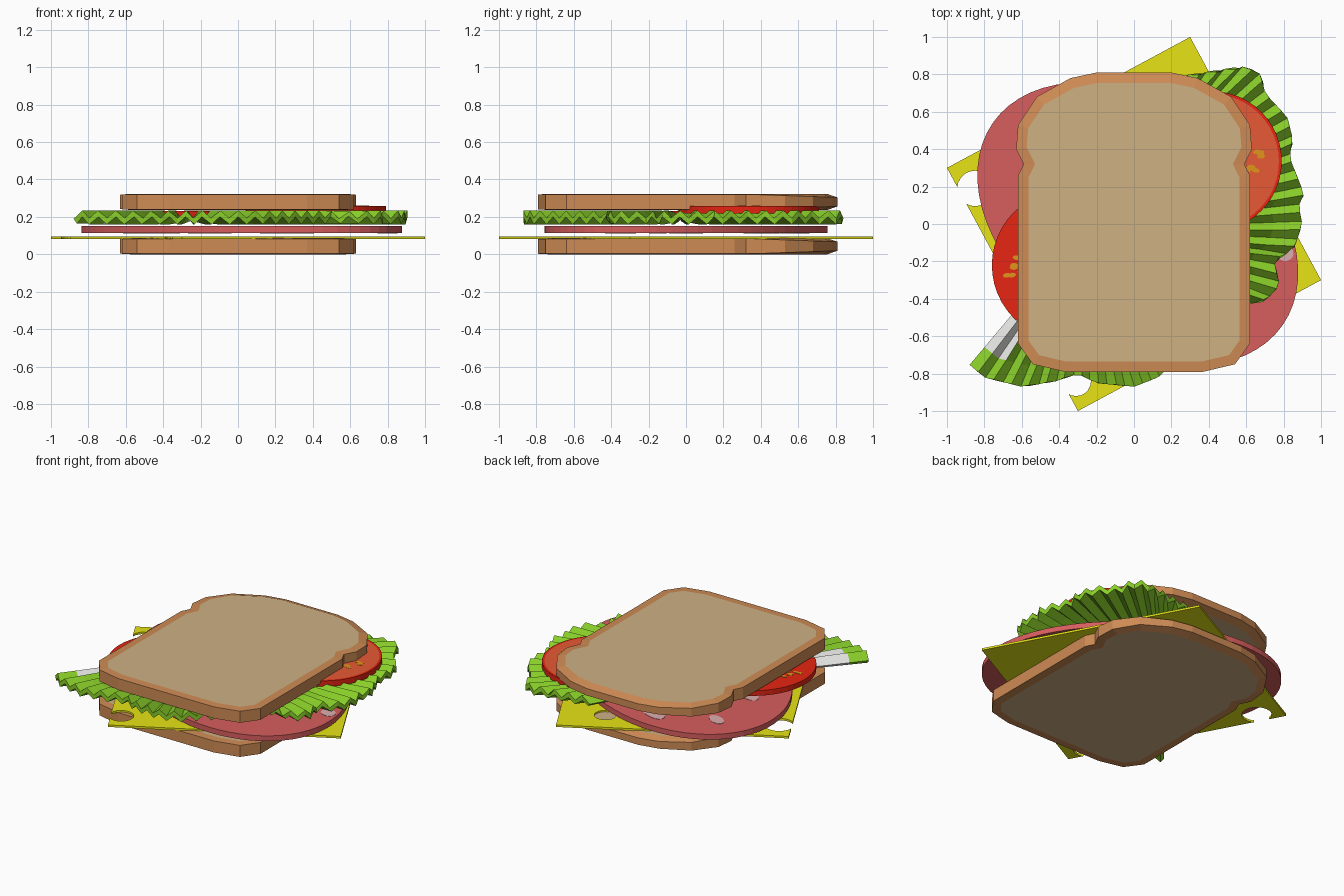
import bpy, bmesh, math, random
from mathutils import Vector

if "Cube" in bpy.data.objects:
    bpy.data.objects.remove(bpy.data.objects["Cube"])

random.seed(4)


def material(name, rgb):
    m = bpy.data.materials.new(name)
    m.diffuse_color = (*rgb, 1)
    m.use_nodes = True
    m.node_tree.nodes["Principled BSDF"].inputs["Base Color"].default_value = m.diffuse_color
    return m


CRUST = material("crust brown", (0.62, 0.26, 0.09))
CRUMB = material("crumb tan", (0.62, 0.44, 0.23))
CHEESE = material("cheese yellow", (0.80, 0.78, 0.008))
HAM = material("ham pink", (0.68, 0.11, 0.11))
FAT = material("pale fat", (0.72, 0.42, 0.42))
GREEN = material("lettuce green", (0.25, 0.62, 0.022))
STEM = material("stem white", (0.80, 0.80, 0.78))
RED = material("tomato red", (0.80, 0.018, 0.006))
FLESH = material("tomato flesh", (0.80, 0.10, 0.035))
SEED = material("seed orange", (0.75, 0.30, 0.01))


def finish(bm, name, mats):
    bmesh.ops.recalc_face_normals(bm, faces=bm.faces)
    me = bpy.data.meshes.new(name)
    bm.to_mesh(me)
    bm.free()
    for m in mats:
        me.materials.append(m)
    ob = bpy.data.objects.new(name, me)
    bpy.context.collection.objects.link(ob)
    return ob


def ellipse(cx, cy, a, b, rot=0, n=48):
    out = []
    for i in range(n):
        t = 2 * math.pi * i / n
        x, y = a * math.cos(t), b * math.sin(t)
        out.append((cx + x * math.cos(rot) - y * math.sin(rot),
                    cy + x * math.sin(rot) + y * math.cos(rot)))
    return out


def prism(bm, pts, z0, z1):
    """Closed slab from an outline; returns its two flat caps."""
    lo = [bm.verts.new((x, y, z0)) for x, y in pts]
    hi = [bm.verts.new((x, y, z1)) for x, y in pts]
    for i in range(len(pts)):
        j = (i + 1) % len(pts)
        bm.faces.new((lo[i], lo[j], hi[j], hi[i]))
    return [bm.faces.new(lo[::-1]), bm.faces.new(hi)]


def slab(name, pts, z0, z1, mats, inset=0):
    bm = bmesh.new()
    caps = prism(bm, pts, z0, z1)
    if inset:
        bm.normal_update()
        bmesh.ops.inset_region(bm, faces=caps, thickness=inset, use_even_offset=True)
        for f in caps:
            f.material_index = 1
    return finish(bm, name, mats)


def plates(name, outlines, levels, mat):
    """Thin painted spots on one or more surfaces."""
    bm = bmesh.new()
    for z in levels:
        for o in outlines:
            prism(bm, o, z - 0.002, z + 0.002)
    return finish(bm, name, [mat])


# Bread slices: mirrored loaf profile, crumb inset in the crust
half = [(0.37, -0.79), (0.54, -0.75), (0.62, -0.64), (0.62, 0.26), (0.59, 0.32),
        (0.63, 0.40), (0.62, 0.53), (0.52, 0.68), (0.34, 0.78), (0.20, 0.81)]
loaf = half + [(-x, y) for x, y in reversed(half)]
for name, z in (("bottom_bread", 0.0), ("top_bread", 0.237)):
    bread = slab(name, loaf, z + 0.003, z + 0.083, [CRUST, CRUMB], 0.055)
    mid = z + 0.043
    # crust thins toward the domed end, crumb stands slightly proud
    crumb = {v for p in bread.data.polygons if p.material_index for v in p.vertices}
    for v in bread.data.vertices:
        if v.index in crumb:
            v.co.z = mid + math.copysign(0.043, v.co.z - mid)
        else:
            v.co.z = mid + (v.co.z - mid) * (1 - 0.4 * max(0, (v.co.y - 0.35) / 0.46))

# Cheese: turned square with round holes, two of them breaking the edge
cheese = slab("cheese_slice", [(0.3, 1), (-1, 0.3), (-0.3, -1), (1, -0.3)],
              0.082, 0.096, [CHEESE])
bm = bmesh.new()
for x, y, r in [(-0.85, 0.19, 0.095), (-0.31, -0.84, 0.08), (0.13, 0.70, 0.07),
                (0.45, 0.15, 0.10), (-0.25, 0.28, 0.11), (0.08, -0.45, 0.09)]:
    prism(bm, ellipse(x, y, r, r, n=20), 0.05, 0.13)
cutter = finish(bm, "cheese_hole_cutter", [CHEESE])
cutter.hide_render = True
cutter.hide_viewport = True
mod = cheese.modifiers.new("holes", "BOOLEAN")
mod.operation = 'DIFFERENCE'
mod.solver = 'EXACT'
mod.object = cutter

# Ham: tilted oval with pale fat patches
slab("ham_slice", ellipse(0.02, 0, 0.945, 0.645, math.radians(-35), 64), 0.113, 0.15, [HAM])
spots = [(0.80, -0.15, 0.055, 0.045), (-0.15, 0.58, 0.13, 0.06), (0.30, 0.38, 0.12, 0.05),
         (-0.45, 0.0, 0.16, 0.06), (0.25, -0.35, 0.15, 0.05), (-0.55, 0.45, 0.07, 0.04)]
plates("ham_fat", [ellipse(x, y, a, b, -0.5, 16) for x, y, a, b in spots],
       (0.113, 0.15), FAT)

# Lettuce: pleated fan spreading from a pale stem along its straight side
edge = [(-0.87, -0.76), (-0.8, -0.82), (-0.6, -0.87), (-0.42, -0.84), (-0.3, -0.80),
        (-0.2, -0.85), (0, -0.87), (0.13, -0.82), (0.3, -0.65), (0.5, -0.42), (0.7, -0.41),
        (0.78, -0.33), (0.75, -0.2), (0.86, -0.12), (0.9, 0), (0.88, 0.1), (0.91, 0.16),
        (0.83, 0.36), (0.85, 0.45), (0.82, 0.57), (0.7, 0.7), (0.68, 0.8), (0.6, 0.84),
        (0.4, 0.81), (0.2, 0.78)]
edge = [Vector(p) for p in edge]
lengths = [(b - a).length for a, b in zip(edge, edge[1:])]
N = 76


def along(s):
    for a, b, l in zip(edge, edge[1:], lengths):
        if s <= l:
            return a.lerp(b, s / l)
        s -= l
    return edge[-1].copy()


root = Vector((-0.25, -0.03))
chord = (edge[-1] - edge[0]).normalized()
rings = [0.1, 0.3, 0.5, 0.7, 0.87, 1.0]
bm = bmesh.new()
grid = []
for i in range(N + 1):
    rim = along(sum(lengths) * i / N)
    row = []
    for t in rings:
        p = root.lerp(rim, t)
        z = 0.197 + (0.02 if i % 2 else -0.02) * min(1, t * 1.5)
        row.append(bm.verts.new((p.x, p.y, z)))
    grid.append(row)
for i in range(N):
    for k in range(len(rings) - 1):
        f = bm.faces.new((grid[i][k], grid[i + 1][k], grid[i + 1][k + 1], grid[i][k + 1]))
        d = f.calc_center_median().xy - edge[0]
        near = abs(chord.x * d.y - chord.y * d.x) < 0.13
        f.material_index = 1 if k == 0 or (near and k < 4) else 0
lettuce = finish(bm, "lettuce_leaf", [GREEN, STEM])
if lettuce.data.polygons[0].normal.z < 0:
    lettuce.data.flip_normals()
sol = lettuce.modifiers.new("thickness", "SOLIDIFY")
sol.thickness = 0.034
sol.offset = 0

# Tomato slices: red skin, inset flesh, seeds in a ring of pockets
for name, cx, cy, r, z0, z1, flesh, ring in (
        ("left_tomato", -0.36, -0.22, 0.40, 0.195, 0.231, RED, 0.29),
        ("right_tomato", 0.415, 0.335, 0.375, 0.218, 0.258, FLESH, 0.22)):
    slab(name, ellipse(cx, cy, r, r, n=48), z0, z1, [RED, flesh], 0.015)
    seeds = []
    for k in range(6):
        for _ in range(6):
            a = math.radians(k * 60) + random.uniform(-0.22, 0.22)
            d = ring + random.uniform(-0.05, 0.05)
            seeds.append(ellipse(cx + d * math.cos(a), cy + d * math.sin(a),
                                 0.022, 0.013, a, 8))
    plates(name + "_seeds", seeds, (z0, z1), SEED)
